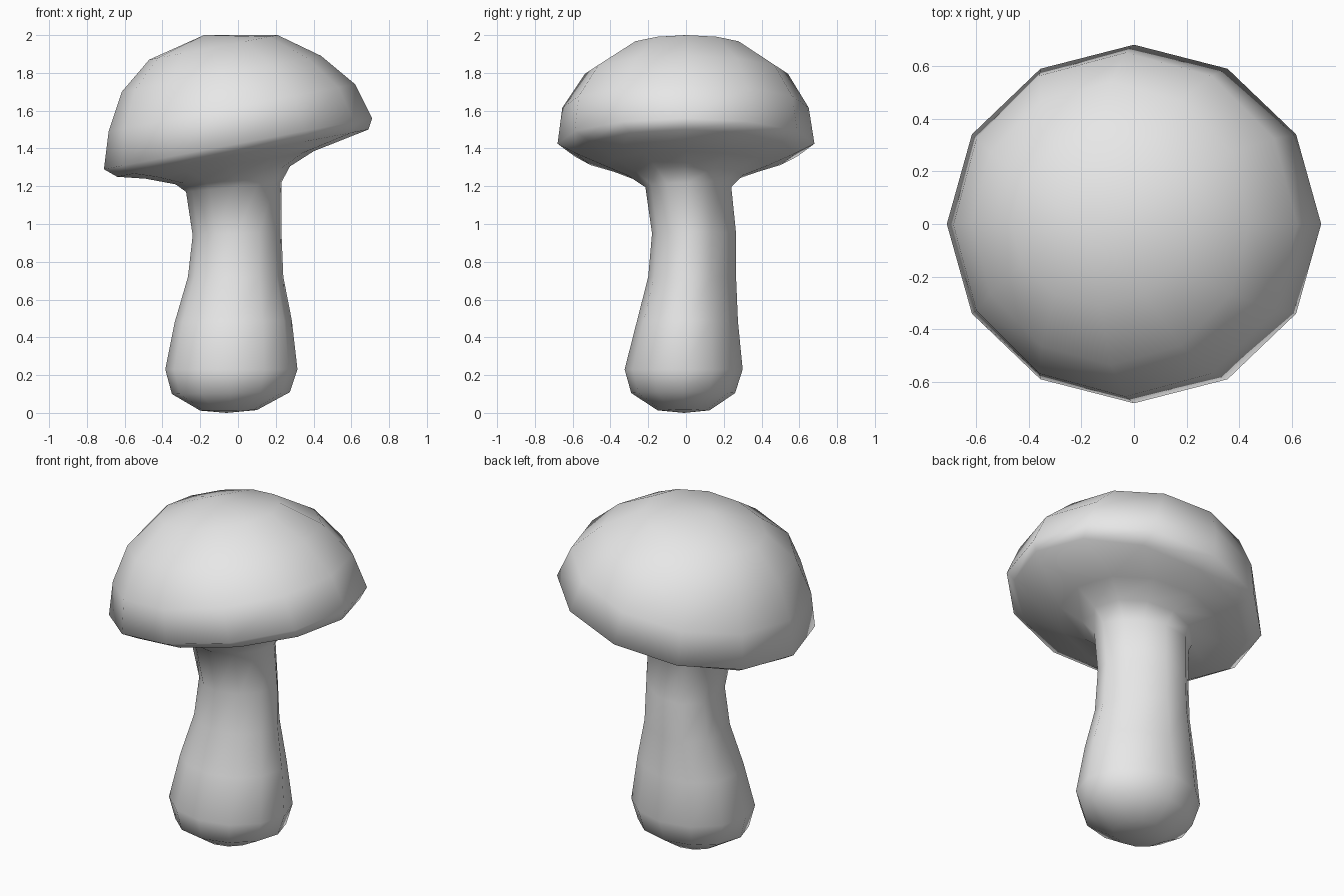
import bpy, bmesh
from math import sin, cos, pi

cube = bpy.data.objects.get("Cube")
if cube:
    bpy.data.objects.remove(cube, do_unlink=True)

SIDES = 12

# One material for the whole mushroom
grey = bpy.data.materials.new("plain_grey")
grey.use_nodes = True
colour = (0.8, 0.8, 0.8, 1)
grey.diffuse_color = colour
grey.node_tree.nodes["Principled BSDF"].inputs["Base Color"].default_value = colour

# Tilted rings: low-x end (x, z), high-x end (x, z), y range, skew of the back half
stem = [
    ((-.20, .012), (.10, .015), (-.15, .125), 0),
    ((-.35, .10), (.275, .11), (-.29, .26), 0),
    ((-.385, .23), (.315, .23), (-.325, .30), .02),
    ((-.335, .48), (.285, .49), (-.26, .275), .07),
    ((-.265, .72), (.24, .72), (-.20, .265), .14),
    ((-.24, .94), (.23, .96), (-.18, .265), .18),
    ((-.275, 1.17), (.23, 1.22), (-.215, .24), .15),
]
cap = [
    ((-.33, 1.21), (.275, 1.305), (-.31, .30), 0),
    ((-.49, 1.24), (.40, 1.385), (-.44, .44), 0),
    ((-.64, 1.25), (.69, 1.50), (-.585, .58), 0),
    ((-.71, 1.29), (.71, 1.56), (-.68, .68), 0),
    ((-.685, 1.49), (.62, 1.74), (-.655, .65), 0),
    ((-.615, 1.70), (.44, 1.89), (-.535, .54), 0),
    ((-.47, 1.87), (.21, 2.0), (-.31, .32), 0),
]


def add_ring(bm, low, high, y_range, skew):
    verts = []
    for i in range(SIDES):
        a = 2 * pi * i / SIDES
        k = 1 - skew * sin(2 * a) if sin(a) > 0 else 1
        u, v = k * cos(a), k * sin(a)
        verts.append(bm.verts.new((
            (low[0] + high[0]) / 2 + u * (high[0] - low[0]) / 2,
            sum(y_range) / 2 + v * (y_range[1] - y_range[0]) / 2,
            (low[1] + high[1]) / 2 + cos(a) * (high[1] - low[1]) / 2)))
    return verts


# Loft the stem into the cap as one continuous skin
bm = bmesh.new()
rings = [add_ring(bm, *r) for r in stem + cap]
for lower, upper in zip(rings, rings[1:]):
    for i in range(SIDES):
        j = (i + 1) % SIDES
        bm.faces.new((lower[i], lower[j], upper[j], upper[i]))

# Close the foot and the crown with fans
for ring, pole in ((rings[0], (-.06, -.01, 0)), (rings[-1], (-.18, 0, 2))):
    centre = bm.verts.new(pole)
    for i in range(SIDES):
        bm.faces.new((ring[i], ring[(i + 1) % SIDES], centre))
bmesh.ops.recalc_face_normals(bm, faces=bm.faces)
for face in bm.faces:
    face.smooth = True

mesh = bpy.data.meshes.new("mushroom")
bm.to_mesh(mesh)
bm.free()
mesh.materials.append(grey)
mushroom = bpy.data.objects.new("mushroom", mesh)
bpy.context.collection.objects.link(mushroom)
